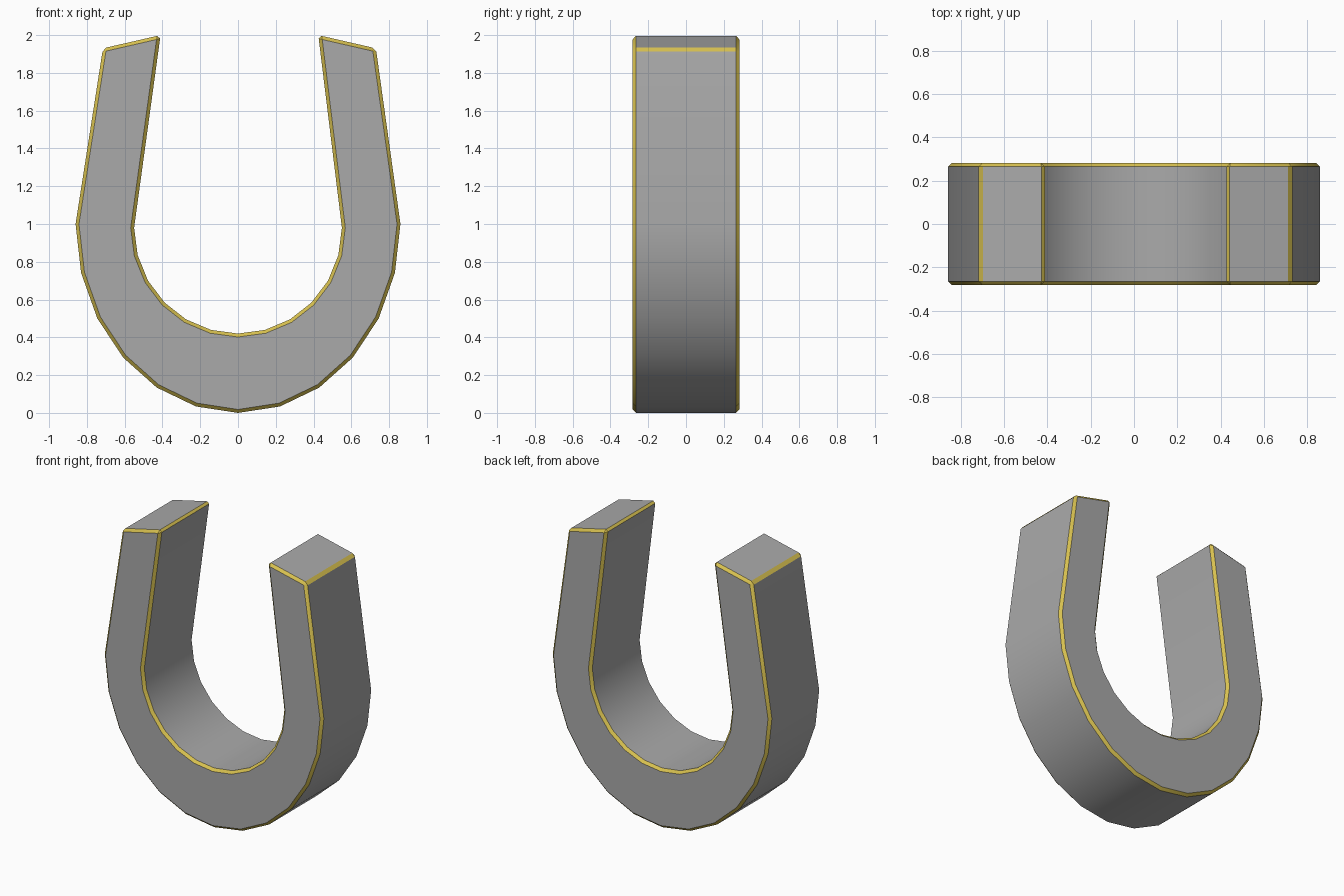
import bpy, bmesh
from math import sin, cos, pi

cube = bpy.data.objects.get("Cube")
if cube:
    bpy.data.objects.remove(cube)


def material(name, color):
    mat = bpy.data.materials.new(name)
    mat.use_nodes = True
    mat.diffuse_color = color
    mat.node_tree.nodes["Principled BSDF"].inputs["Base Color"].default_value = color
    return mat


def half_ellipse(rx, rz, cz, segments=12):
    """Lower half of an ellipse, from -x to +x."""
    steps = [pi * i / segments for i in range(segments + 1)]
    return [(-rx * cos(a), cz - rz * sin(a)) for a in steps]


# Horseshoe outline: outer rim, then inner rim back, in matching pairs
DEPTH = 0.283
outer = [(-0.715, 1.93)] + half_ellipse(0.86, 1.0, 1.0) + [(0.73, 1.93)]
inner = [(-0.41, 2.0)] + half_ellipse(0.55, 0.56, 0.98) + [(0.425, 2.0)]

bm = bmesh.new()
rings = []
for (ox, oz), (ix, iz) in zip(outer, inner):
    rings.append([bm.verts.new(p) for p in (
        (ox, -DEPTH, oz), (ix, -DEPTH, iz), (ix, DEPTH, iz), (ox, DEPTH, oz))])
for a, b in zip(rings, rings[1:]):
    for k in range(4):
        n = (k + 1) % 4
        bm.faces.new((a[k], a[n], b[n], b[k]))
bm.faces.new(rings[0])
bm.faces.new(rings[-1])
bmesh.ops.recalc_face_normals(bm, faces=bm.faces)

# Golden chamfer along every hard edge
hard = [e for e in bm.edges if e.calc_face_angle() > 0.9]
bmesh.ops.bevel(bm, geom=hard, offset=0.018, offset_type='OFFSET', segments=1,
                profile=0.5, affect='EDGES', material=1, clamp_overlap=True)

mesh = bpy.data.meshes.new("horseshoe")
bm.to_mesh(mesh)
bm.free()
mesh.materials.append(material("steel grey", (0.40, 0.40, 0.40, 1)))
mesh.materials.append(material("gold trim", (0.68, 0.53, 0.08, 1)))
horseshoe = bpy.data.objects.new("horseshoe", mesh)
bpy.context.collection.objects.link(horseshoe)

# Smooth curves, crisp chamfers
bpy.ops.object.select_all(action='DESELECT')
horseshoe.select_set(True)
bpy.context.view_layer.objects.active = horseshoe
bpy.ops.object.shade_smooth_by_angle(angle=pi / 6)
